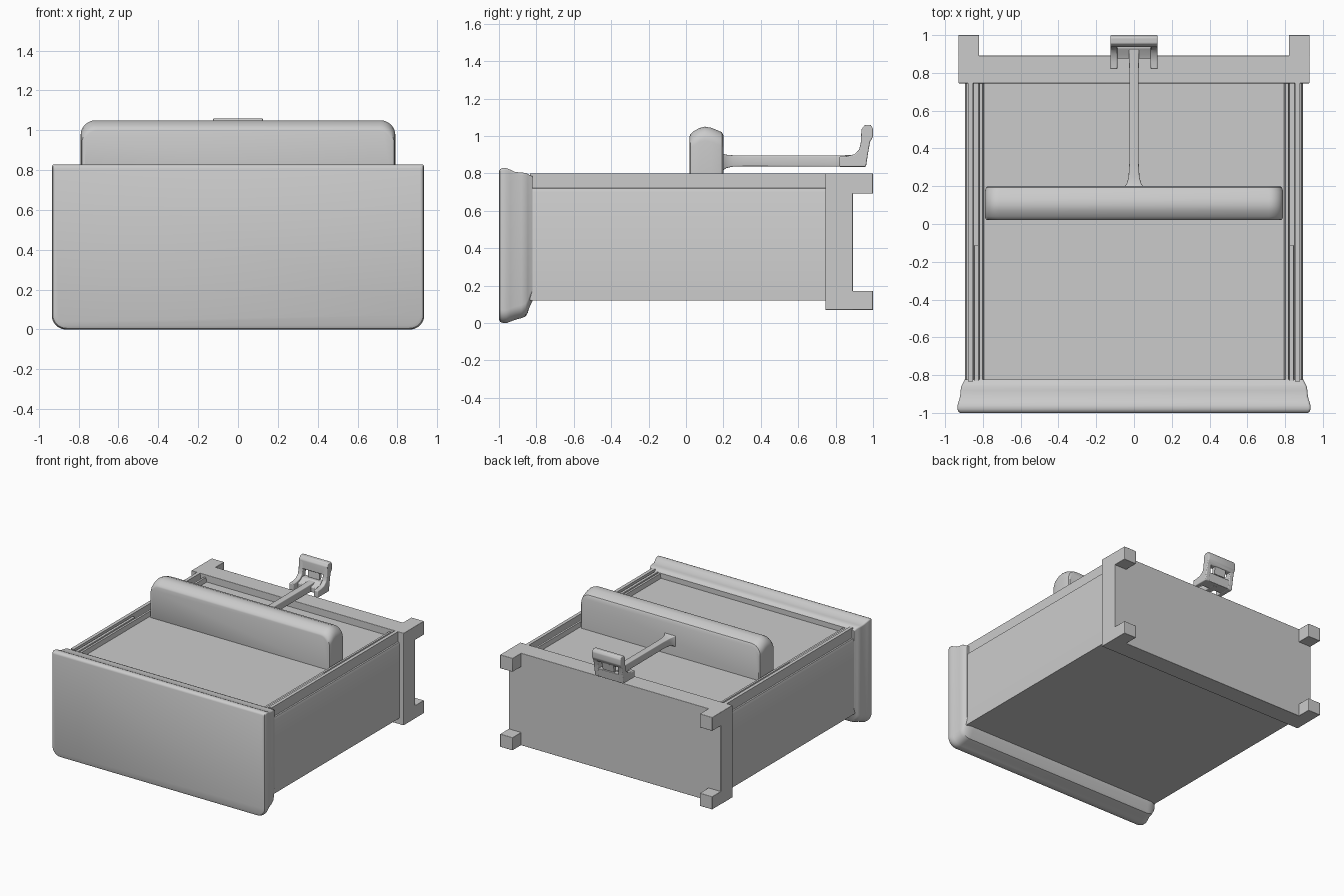
import bpy, bmesh, math

if "Cube" in bpy.data.objects:
    bpy.data.objects.remove(bpy.data.objects["Cube"])


def finish(name, bm, bevel=0.0, segments=3):
    bmesh.ops.recalc_face_normals(bm, faces=bm.faces)
    me = bpy.data.meshes.new(name)
    bm.to_mesh(me)
    bm.free()
    ob = bpy.data.objects.new(name, me)
    bpy.context.collection.objects.link(ob)
    if bevel:
        m = ob.modifiers.new("soft_edges", 'BEVEL')
        m.width, m.segments, m.limit_method = bevel, segments, 'ANGLE'
    bpy.ops.object.select_all(action='DESELECT')
    ob.select_set(True)
    bpy.context.view_layer.objects.active = ob
    bpy.ops.object.shade_smooth_by_angle(angle=math.radians(35))
    return ob


def loft(name, rings):
    bm = bmesh.new()
    loops = [[bm.verts.new(p) for p in r] for r in rings]
    n = len(loops[0])
    for a, b in zip(loops, loops[1:]):
        for i in range(n):
            j = (i + 1) % n
            bm.faces.new((a[i], a[j], b[j], b[i]))
    bm.faces.new(loops[0])
    bm.faces.new(loops[-1])
    return finish(name, bm)


def round_rect(y, w, z0, z1, r_bot, r_top, seg=8):
    """Rounded rectangle in the xz plane at depth y."""
    pts = []
    for k, (sx, z, sz, r) in enumerate(((1, z0, -1, r_bot), (1, z1, 1, r_top),
                                        (-1, z1, 1, r_top), (-1, z0, -1, r_bot))):
        start = (k - 1) * math.pi / 2
        for i in range(seg + 1):
            a = start + i * math.pi / 2 / seg
            pts.append((sx * (w - r) + r * math.cos(a), y, z - sz * r + r * math.sin(a)))
    return pts


def extrude(name, profile, axis, a, b, bevel=0.0):
    """Extrude an (x,z) profile along y, or a (y,z) profile along x."""
    bm = bmesh.new()
    put = (lambda p, t: (p[0], t, p[1])) if axis == 'y' else (lambda p, t: (t, p[0], p[1]))
    lo = [bm.verts.new(put(p, a)) for p in profile]
    hi = [bm.verts.new(put(p, b)) for p in profile]
    for i in range(len(lo)):
        j = (i + 1) % len(lo)
        bm.faces.new((lo[i], lo[j], hi[j], hi[i]))
    bm.faces.new(lo)
    bm.faces.new(hi)
    return finish(name, bm, bevel)


def box(name, x0, x1, y0, y1, z0, z1, bevel=0.0):
    return extrude(name, [(x0, z0), (x1, z0), (x1, z1), (x0, z1)], 'y', y0, y1, bevel)


# Front panel with moulded rim
stations = [(-1.0, .920, .018, .812), (-.994, .930, .006, .822), (-.98, .935, .001, .829),
            (-.96, .934, .0, .828), (-.94, .929, .007, .820), (-.915, .921, .017, .808),
            (-.88, .918, .026, .804), (-.858, .914, .035, .803), (-.846, .907, .055, .798),
            (-.835, .902, .090, .790), (-.822, .896, .115, .785)]
loft("front_panel", [round_rect(y, w, a, b, .07, .012) for y, w, a, b in stations])

# Drawer body: one side of the section, mirrored for the other
half = [(.895, .12), (.895, .70), (.888, .718), (.880, .722), (.880, .80), (.853, .80),
        (.850, .745), (.822, .745), (.818, .78), (.802, .78), (.795, .745)]
section = half + [(-x, z) for x, z in reversed(half)]
extrude("drawer_body", section, 'y', -.835, .77)

# Rail strips lying in the front half of each side groove
for s in (-1, 1):
    x = sorted((s * .822, s * .846))
    box("side_rail", x[0], x[1], -.835, -.11, .735, .788, .004)

# Back frame and four corner feet
box("back_frame", -.93, .93, .745, .892, .07, .80, .003)
for s in (-1, 1):
    for z0, z1 in ((.07, .172), (.692, .80)):
        x = sorted((s * .82, s * .93))
        box("corner_foot", x[0], x[1], .85, 1.0, z0, z1, .004)

# Cushion-topped divider
div = [(.02, .775, 1.000), (.024, .784, 1.010), (.04, .789, 1.025), (.07, .790, 1.042),
       (.10, .790, 1.050), (.135, .790, 1.044), (.17, .789, 1.030), (.192, .784, 1.020),
       (.20, .775, 1.005)]
loft("divider", [round_rect(y, w, .735, z, .004, .075) for y, w, z in div])

# Rod flaring into the divider
rod = [(.195, .052, .815, .905), (.215, .038, .828, .900), (.25, .029, .836, .897),
       (.32, .025, .838, .896), (.82, .025, .836, .896), (.93, .028, .835, .90)]
loft("rod", [round_rect(y, w, a, b, .006, .006, 3) for y, w, a, b in rod])

# Handle: two curved cheeks, a cross grip, a web and a base
cheek = [(.82, .835), (.962, .835), (.972, .90), (.985, .975), (.998, 1.0), (.998, 1.04),
         (.985, 1.058), (.955, 1.055), (.938, 1.03), (.934, .96), (.925, .925),
         (.90, .902), (.86, .892), (.82, .89)]
for s in (-1, 1):
    x = sorted((s * .088, s * .125))
    extrude("handle_cheek", cheek, 'x', x[0], x[1], .006)
grip = [(.982, .965), (1.0, .995), (1.0, 1.04), (.987, 1.06), (.955, 1.058),
        (.938, 1.035), (.936, .965)]
extrude("handle_grip", grip, 'x', -.125, .125, .006)
web = [(.945, .91), (.969, .91), (.981, .97), (.95, .97)]
extrude("handle_web", web, 'x', -.05, .05)
base = [(.875, .836), (.961, .836), (.971, .905), (.93, .905), (.90, .885), (.875, .875)]
extrude("handle_base", base, 'x', -.10, .10, .004)
